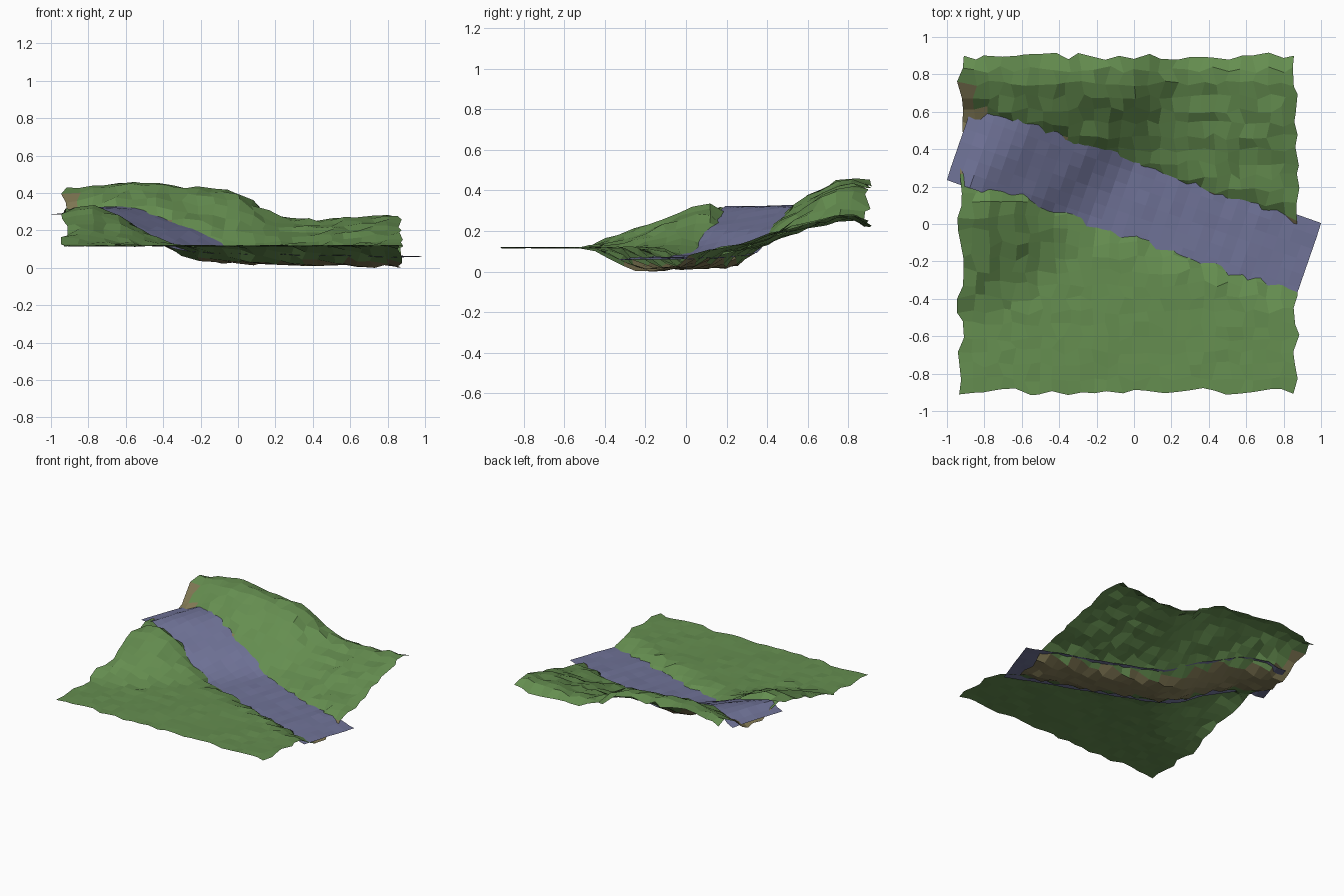
import bpy, math, random

if "Cube" in bpy.data.objects:
    bpy.data.objects.remove(bpy.data.objects["Cube"])
random.seed(7)

def material(name, rgb):
    m = bpy.data.materials.new(name)
    m.diffuse_color = (*rgb, 1)
    m.use_nodes = True
    m.node_tree.nodes["Principled BSDF"].inputs["Base Color"].default_value = m.diffuse_color
    return m

grass = material("grass", (0.13, 0.27, 0.08))
earth = material("earth", (0.22, 0.19, 0.09))
blue = material("water_blue", (0.16, 0.17, 0.31))

def curve(points, x):
    """Piecewise linear lookup."""
    if x <= points[0][0]:
        return points[0][1]
    for (a, p), (b, q) in zip(points, points[1:]):
        if x <= b:
            return p + (q - p) * (x - a) / (b - a)
    return points[-1][1]

def smooth(a, b, x):
    t = min(1, max(0, (x - a) / (b - a)))
    return t * t * (3 - 2 * t)

# Stream axis: centre line slopes down to the right
SLOPE = -0.347
N = math.hypot(1, SLOPE)
DX, DY = 1 / N, SLOPE / N
CY = 0.13
HALF = 0.22
FALL = [(-1.0, 0.315), (-0.85, 0.325), (-0.7, 0.32), (-0.55, 0.265), (-0.38, 0.205),
        (-0.24, 0.12), (-0.13, 0.085), (0.1, 0.075), (1.0, 0.06)]
RIDGE = [(-0.94, 0.415), (-0.8, 0.445), (-0.6, 0.465), (-0.3, 0.435), (0, 0.41), (0.1, 0.33),
         (0.22, 0.275), (0.4, 0.26), (0.87, 0.28)]

def stream(x, y):
    """Distance along and across the stream."""
    return x * DX + (y - CY) * DY, -x * DY + (y - CY) * DX

def water_z(s, d):
    t = max(-1, min(1, d / HALF))
    return curve(FALL, s * 0.94 - 0.09 * t)

def ground_z(x, y):
    s, d = stream(x, y)
    w = water_z(s, d)
    bed = w - 0.055
    if d < 0:
        # front meadow, rising at the left edge and towards the upper stream
        foot = curve([(-0.5, -0.6), (0.08, -0.12)], y)
        crest = curve([(-0.5, -0.9), (0.08, -0.8)], y)
        rise = 0.215 * smooth(foot, crest, x) * (1 - 0.2 * smooth(-0.86, -0.95, x))
        bank = 0.118 + rise * min(1, max(0, (y + 0.52) / 0.62))
        bank = max(bank, min(w + 0.012, 0.33)) if d > -0.3 else bank
        t = min(1, max(0, (-d - 0.08) / 0.225))
        return bed + (bank - bed) * (0.5 * t + 0.5 * smooth(0, 1, t))
    # back hillside
    edge = CY + SLOPE * x + 0.2 * N
    f = min(1, max(0, (y - edge) / (0.8 - edge)))
    base = w + 0.03
    bank = base + (curve(RIDGE, x) - base) * (0.5 * f + 0.5 * smooth(0, 1, f))
    bank -= (0.02 + 0.03 * smooth(0, 0.5, x)) * smooth(0.84, 0.92, y)
    return bed + (bank - bed) * smooth(0.08, 0.25, d)

def sheet(name, verts, nu, nv, mats):
    faces = [(j * (nu + 1) + i, j * (nu + 1) + i + 1, (j + 1) * (nu + 1) + i + 1, (j + 1) * (nu + 1) + i)
             for j in range(nv) for i in range(nu)]
    me = bpy.data.meshes.new(name)
    me.from_pydata(verts, [], faces)
    for m in mats:
        me.materials.append(m)
    ob = bpy.data.objects.new(name, me)
    bpy.context.collection.objects.link(ob)
    return ob

# Ground: jittered grid following the valley
n = 25
verts = []
for j in range(n + 1):
    for i in range(n + 1):
        x0 = -0.928 + 1.793 * i / n
        y0 = -0.897 + 1.794 * j / n
        x = x0 + random.uniform(-0.02, 0.02)
        y = y0 + random.uniform(-0.02, 0.02)
        flat = y0 < -0.5 or (stream(x0, y0)[1] < -0.3 and x0 > -0.5)
        rough = 0.004 if flat else 0.012
        z = ground_z(x0 + random.uniform(-0.015, 0.015), y0) + random.uniform(-rough, rough)
        verts.append((x, y, z))
low = min(v[2] for v in verts)
verts = [(x, y, max(0, z - low) if z < 0.03 else z) for x, y, z in verts]
ground = sheet("ground", verts, n, n, [grass, earth])
for p in ground.data.polygons:
    s, d = stream(p.center.x, p.center.y)
    if -0.13 < d < 0.16 or (p.center.x < -0.87 and -0.2 < d < 0.26):
        p.material_index = 1

# Water: ribbon running down the valley, rippled across the flow
nu, nv = 30, 6
ripple = [random.uniform(-0.004, 0.004) for _ in range(nu + 1)]
verts = []
for j in range(nv + 1):
    for i in range(nu + 1):
        d = -HALF + 2 * HALF * j / nv
        s = -0.985 + 1.97 * i / nu
        x = max(-1, min(1, s * DX - d * DY))
        y = CY - 0.01 + s * DY + d * DX
        z = water_z(s, d) - 0.04 * smooth(-0.84, -0.98, s) + ripple[i]
        verts.append((x, y, z + random.uniform(-0.003, 0.003)))
sheet("water", verts, nu, nv, [blue])
